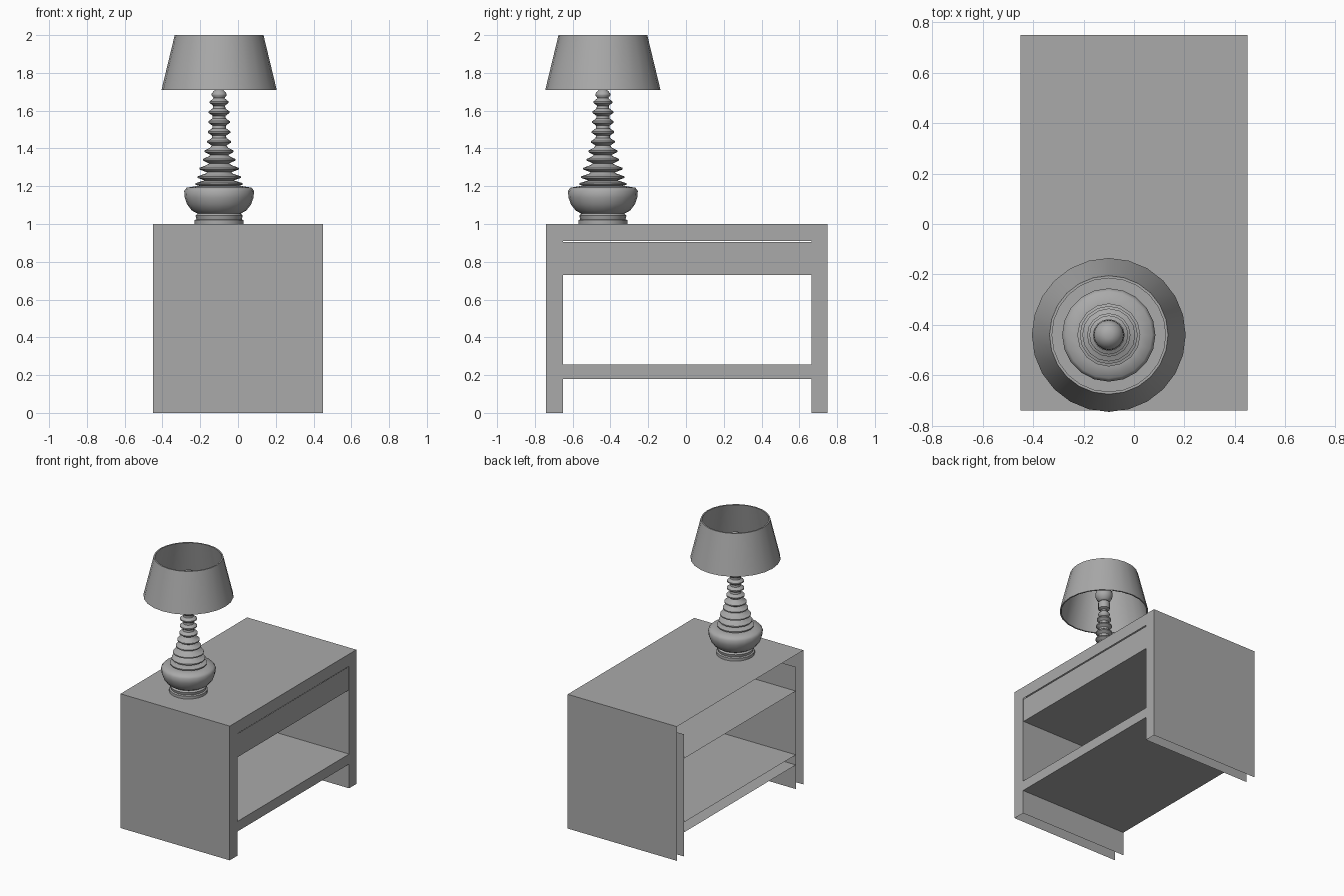
import bpy
import math

if "Cube" in bpy.data.objects:
    bpy.data.objects.remove(bpy.data.objects["Cube"])

grey = bpy.data.materials.new("plain_grey")
GREY = (0.4, 0.4, 0.4, 1)
grey.diffuse_color = GREY
grey.use_nodes = True
grey.node_tree.nodes["Principled BSDF"].inputs["Base Color"].default_value = GREY

BACK, FRONT = -0.45, 0.45          # open side and drawer side of the table
INNER_A, INNER_B = -0.65, 0.665    # inner walls of the two end panels
LAMP = (-0.1, -0.44, 0)


def add_mesh(name, verts, faces, location=(0, 0, 0), angle=None):
    mesh = bpy.data.meshes.new(name)
    mesh.from_pydata(verts, [], faces)
    mesh.materials.append(grey)
    obj = bpy.data.objects.new(name, mesh)
    obj.location = location
    bpy.context.collection.objects.link(obj)
    if angle:
        bpy.ops.object.select_all(action="DESELECT")
        obj.select_set(True)
        bpy.context.view_layer.objects.active = obj
        bpy.ops.object.shade_smooth_by_angle(angle=math.radians(angle))
    return obj


def shell(name, profile, open_edges=(), front=FRONT):
    """Counter-clockwise (y, z) profile capped at the front, hollow at the back."""
    n = len(profile)
    verts = [(front, y, z) for y, z in profile] + [(BACK, y, z) for y, z in profile]
    faces = [tuple(range(n))]
    for i in range(n):
        if i not in open_edges:
            j = (i + 1) % n
            faces.append((i, i + n, j + n, j))
    return add_mesh(name, verts, faces)


def lathe(name, profile, sides, angle, closed=False):
    """Revolve an (r, z) profile round the lamp axis."""
    verts = []
    for r, z in profile:
        for k in range(sides):
            a = math.tau * k / sides
            verts.append((r * math.cos(a), r * math.sin(a), z))
    n = len(profile)
    faces = []
    for i in range(n if closed else n - 1):
        low, high = i * sides, (i + 1) % n * sides
        for k in range(sides):
            m = (k + 1) % sides
            faces.append((low + k, low + m, high + m, high + k))
    if not closed:
        faces.append(tuple(reversed(range(sides))))
        faces.append(tuple(range((n - 1) * sides, n * sides)))
    return add_mesh(name, verts, faces, LAMP, angle)


# Table frame: hollow arch, open under the feet and under the top
shell("table_frame",
      [(-0.74, 0), (INNER_A, 0), (INNER_A, 0.91), (INNER_B, 0.91),
       (INNER_B, 0), (0.75, 0), (0.75, 1), (-0.74, 1)],
      open_edges=(0, 2, 4))

# Lower shelf
shell("lower_shelf",
      [(INNER_A, 0.18), (INNER_B, 0.18), (INNER_B, 0.255), (INNER_A, 0.255)],
      open_edges=(1, 3))

# Drawer: front and floor, with a thin shadow gap above
shell("drawer",
      [(INNER_A, 0.73), (INNER_B, 0.73), (INNER_B, 0.905), (INNER_A, 0.905)],
      open_edges=(1, 2, 3), front=FRONT - 0.004)

# Lamp foot and bowl
lathe("lamp_bowl",
      [(0.13, 1.0), (0.13, 1.02), (0.12, 1.025), (0.125, 1.045), (0.115, 1.055),
       (0.145, 1.072), (0.17, 1.105), (0.182, 1.14), (0.185, 1.175),
       (0.172, 1.192), (0.125, 1.2), (0.09, 1.2)], 20, 50)

# Lamp stem: tapering stack of sharp-edged rings
rings = [(0.125, 1.212), (0.115, 1.248), (0.105, 1.293), (0.086, 1.34),
         (0.077, 1.385), (0.063, 1.435), (0.059, 1.487), (0.057, 1.54),
         (0.055, 1.592), (0.05, 1.645), (0.04, 1.685)]
stem = [(0.09, 1.195)]
for i, (r, z) in enumerate(rings):
    neck = max(0.028, r * 0.62)
    stem += [(neck, z - 0.019), (r, z - 0.004), (r, z + 0.004), (neck, z + 0.019)]
stem += [(0.02, 1.71), (0.02, 1.73)]
lathe("lamp_stem", stem, 16, 40)

# Socket and bulb
lathe("lamp_socket", [(0.02, 1.72), (0.04, 1.73), (0.04, 1.78), (0.03, 1.79)], 16, 40)
bulb = [(0.03, 1.785)]
for k in range(3, 12):
    a = math.pi * k / 12
    bulb.append((0.06 * math.sin(a), 1.84 - 0.06 * math.cos(a)))
lathe("lamp_bulb", bulb, 16, 60)

# Lampshade: thin tapered wall, open at both ends
lathe("lamp_shade",
      [(0.305, 1.71), (0.235, 2.0), (0.225, 2.0), (0.295, 1.71)], 24, 40, closed=True)
